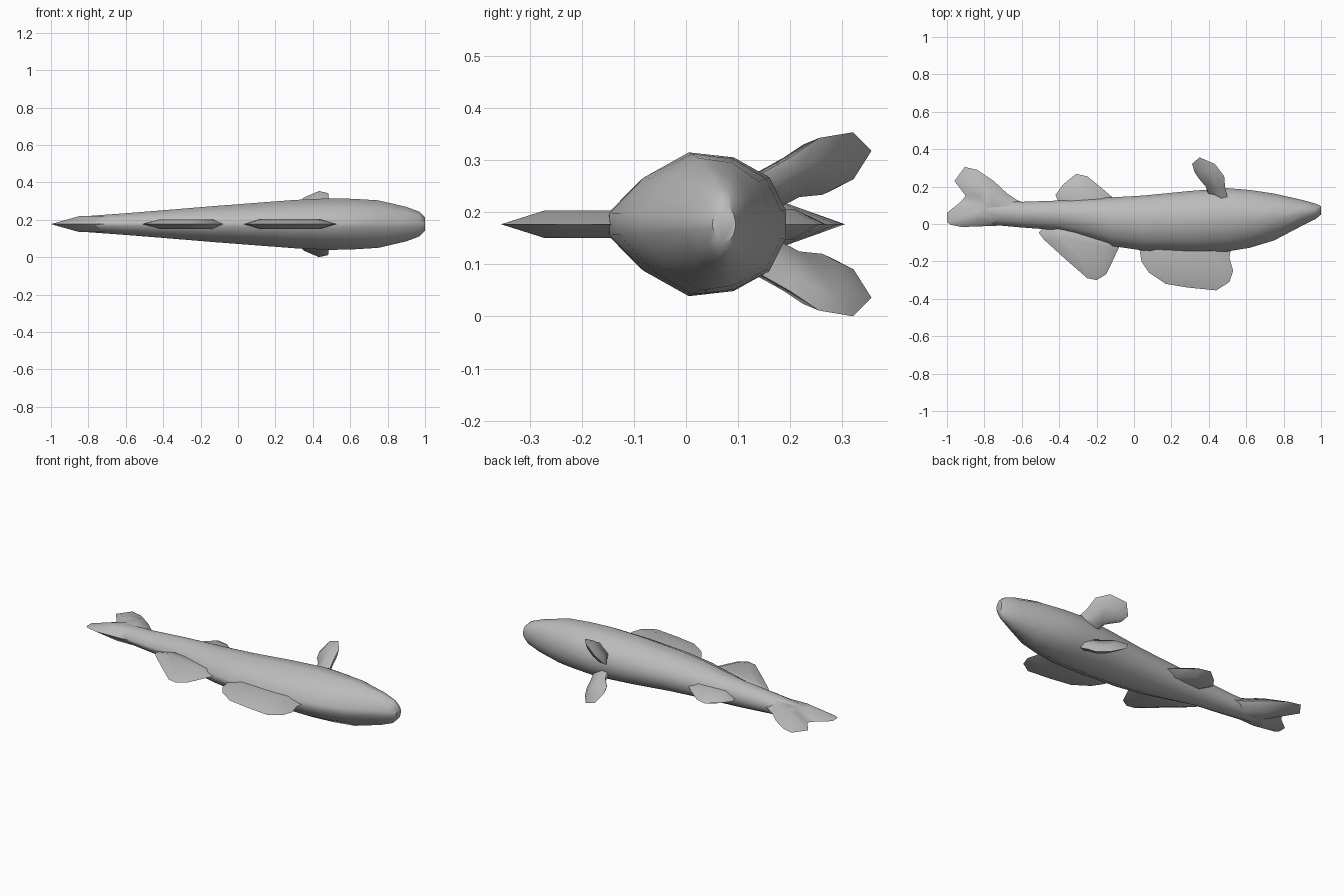
import bpy, bmesh, math
from mathutils import Matrix, Vector

if "Cube" in bpy.data.objects:
    bpy.data.objects.remove(bpy.data.objects["Cube"])

MID = 0.177  # height of the symmetry plane

grey = bpy.data.materials.new("plain grey")
grey.use_nodes = True
grey.diffuse_color = (0.5, 0.5, 0.5, 1)
grey.node_tree.nodes["Principled BSDF"].inputs["Base Color"].default_value = (0.5, 0.5, 0.5, 1)


def finish(bm, name, angle):
    bmesh.ops.recalc_face_normals(bm, faces=bm.faces)
    mesh = bpy.data.meshes.new(name)
    bm.to_mesh(mesh)
    bm.free()
    mesh.materials.append(grey)
    ob = bpy.data.objects.new(name, mesh)
    bpy.context.collection.objects.link(ob)
    bpy.ops.object.select_all(action='DESELECT')
    ob.select_set(True)
    bpy.context.view_layer.objects.active = ob
    bpy.ops.object.shade_smooth_by_angle(angle=math.radians(angle))
    return ob


def loft(name, stations, half):
    """Skin the cross-section through stations of (x, low y, high y, half height)."""
    section = half + [(a, -b) for a, b in reversed(half)]
    bm = bmesh.new()
    rings = []
    for x, y0, y1, h in stations:
        c, r = (y0 + y1) / 2, (y1 - y0) / 2
        rings.append([bm.verts.new((x, c + a * r, MID + b * h)) for a, b in section])
    n = len(section)
    for p, q in zip(rings, rings[1:]):
        for i in range(n):
            j = (i + 1) % n
            bm.faces.new((p[i], p[j], q[j], q[i]))
    bm.faces.new(rings[0])
    bm.faces.new(rings[-1])
    return finish(bm, name, 50)


def fin(name, outline, centre, inset, thick, frame):
    """Sharp-edged fin: thin outline rising to a thicker inset plateau on both sides."""
    bm = bmesh.new()
    c = Vector(centre)
    rim = [bm.verts.new(frame @ Vector((u, v, 0))) for u, v in outline]
    n = len(rim)
    for side in (1, -1):
        inner = []
        for p in outline:
            q = c + (Vector(p) - c) * inset
            inner.append(bm.verts.new(frame @ Vector((q.x, q.y, side * thick))))
        for i in range(n):
            j = (i + 1) % n
            bm.faces.new((rim[i], rim[j], inner[j], inner[i]))
        bm.faces.new(inner)
    return finish(bm, name, 50)


# Body: tail root to blunt snout
half_section = [(-0.98, 0.15), (-0.6, 0.65), (-0.1, 1), (0.4, 0.93), (0.8, 0.65), (0.98, 0.2)]
loft("body", [
    (-0.9, 0.05, 0.09, 0.015), (-0.82, 0.0, 0.13, 0.042), (-0.6, -0.02, 0.12, 0.058),
    (-0.4, -0.035, 0.127, 0.074), (-0.12, -0.12, 0.145, 0.097), (0.05, -0.145, 0.155, 0.11),
    (0.3, -0.155, 0.18, 0.129), (0.5, -0.15, 0.195, 0.138), (0.62, -0.13, 0.185, 0.135),
    (0.75, -0.09, 0.165, 0.127), (0.9, -0.01, 0.13, 0.092), (0.97, 0.025, 0.11, 0.066),
    (1.0, 0.05, 0.095, 0.035)], half_section)

# Fins lying in the symmetry plane
flat = Matrix.Translation((0, 0, MID))
fin("tail_fin", [
    (-1, 0.01), (-1, 0.06), (-0.93, 0.115), (-0.9, 0.15), (-0.96, 0.23), (-0.905, 0.305),
    (-0.84, 0.29), (-0.75, 0.23), (-0.68, 0.165), (-0.62, 0.125), (-0.54, 0.1),
    (-0.54, 0.0), (-0.75, -0.01), (-0.92, -0.016), (-0.98, -0.004)],
    (-0.7, 0.07), 0.5, 0.042, flat)
fin("front_dorsal_fin", [
    (0.03, -0.06), (0.03, -0.14), (0.04, -0.2), (0.08, -0.26), (0.17, -0.32), (0.29, -0.34),
    (0.44, -0.355), (0.51, -0.31), (0.53, -0.25), (0.51, -0.18), (0.53, -0.06)],
    (0.28, -0.12), 0.65, 0.026, flat)
fin("rear_dorsal_fin", [
    (-0.46, 0.0), (-0.51, -0.045), (-0.48, -0.085), (-0.37, -0.185), (-0.25, -0.29),
    (-0.2, -0.3), (-0.15, -0.27), (-0.12, -0.21), (-0.09, -0.145), (-0.05, -0.06)],
    (-0.25, -0.1), 0.65, 0.025, flat)
fin("anal_fin", [
    (-0.38, 0.07), (-0.42, 0.155), (-0.38, 0.21), (-0.31, 0.268), (-0.25, 0.255),
    (-0.17, 0.19), (-0.1, 0.13), (-0.1, 0.07)],
    (-0.26, 0.12), 0.6, 0.029, flat)

# Paired pectoral fins, angled outward and mirrored across the symmetry plane
chord = Vector((0.13, -0.05, 0.06)).normalized()
reach = Vector((-0.045, 0.155, 0.08)).normalized()
normal = chord.cross(reach).normalized()
basis = Matrix((chord, reach, normal)).transposed().to_4x4()
for name, side in (("upper_pectoral_fin", 1), ("lower_pectoral_fin", -1)):
    place = Matrix.Translation((0.44, 0.165, MID + side * 0.068))
    fin(name, [
        (-0.06, -0.06), (-0.06, 0.03), (-0.11, 0.09), (-0.11, 0.14), (-0.045, 0.205),
        (0.05, 0.2), (0.09, 0.14), (0.075, 0.07), (0.07, 0), (0.07, -0.06)],
        (0, 0.04), 0.65, 0.022, place @ Matrix.Diagonal((1, 1, side, 1)) @ basis)
